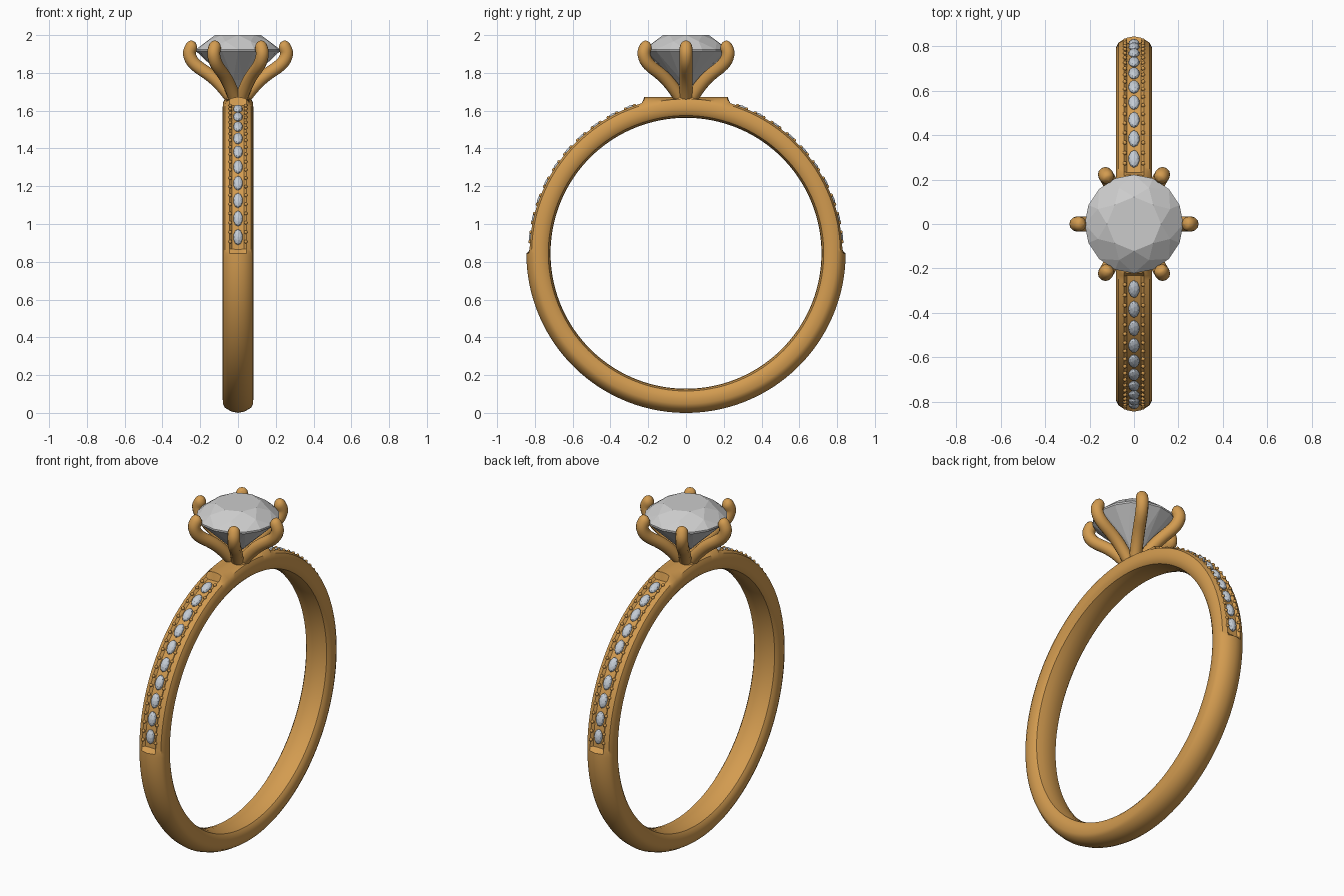
import bpy, bmesh
from math import sin, cos, pi, radians, degrees
from mathutils import Matrix, Vector

if "Cube" in bpy.data.objects:
    bpy.data.objects.remove(bpy.data.objects["Cube"])

CZ = 0.845                       # centre height of the band

def material(name, col):
    m = bpy.data.materials.new(name)
    m.diffuse_color = (*col, 1)
    m.use_nodes = True
    m.node_tree.nodes["Principled BSDF"].inputs["Base Color"].default_value = m.diffuse_color
    return m

gold = material("gold", (0.65, 0.33, 0.08))
pale = material("pale_stone", (0.55, 0.60, 0.66))

def finish(bm, name, mat=None, angle=None):
    bmesh.ops.recalc_face_normals(bm, faces=bm.faces)
    me = bpy.data.meshes.new(name)
    bm.to_mesh(me)
    bm.free()
    ob = bpy.data.objects.new(name, me)
    bpy.context.collection.objects.link(ob)
    if mat:
        me.materials.append(mat)
    if angle:
        bpy.ops.object.select_all(action='DESELECT')
        ob.select_set(True)
        bpy.context.view_layer.objects.active = ob
        bpy.ops.object.shade_smooth_by_angle(angle=radians(angle))
    return ob

# Band: ridged section lofted round a circle, with a sunk channel on each shoulder
SIDE = [(0.07, 0.817), (0.08, 0.797), (0.081, 0.77), (0.078, 0.745), (0.066, 0.729), (0.035, 0.720)]
RIDGE = [(0.0, 0.845), (0.03, 0.839), (0.044, 0.833)]
CHANNEL = [(0.0, 0.814), (0.032, 0.815), (0.044, 0.828)]

def section(a):
    d = degrees(a)
    up = d if d <= 90 else 180 - d          # angle above the horizontal
    if 1 < up < 74:
        mid = CHANNEL
    elif up >= 74:                          # flattened seat under the head
        k = 0.828 / sin(a) / 0.845
        mid = [(x, r * k) for x, r in RIDGE]
    else:
        mid = RIDGE
    half = mid + SIDE
    return half + [(0, 0.717)] + [(-x, r) for x, r in reversed(half[1:])]

bm = bmesh.new()
N = 240
rings = []
for i in range(N):
    a = 2 * pi * i / N
    rings.append([bm.verts.new((x, r * cos(a), CZ + r * sin(a))) for x, r in section(a)])
for i in range(N):
    p, q = rings[i], rings[(i + 1) % N]
    for j in range(len(p)):
        k = (j + 1) % len(p)
        bm.faces.new((p[j], p[k], q[k], q[j]))
finish(bm, "band", gold, 35)

# Shoulder stones and the little beads that hold them
def on_band(x, r, deg, scale):
    a = radians(deg)
    pos = Matrix.Translation((x, r * cos(a), CZ + r * sin(a)))
    return pos @ Matrix.Rotation(a - pi / 2, 4, 'X') @ Matrix.Diagonal((*scale, 1))

stones, beads = bmesh.new(), bmesh.new()
for flip in (False, True):
    side = lambda d: 180 - d if flip else d
    for i in range(10):
        g = 6 + 7 * i
        bmesh.ops.create_icosphere(stones, subdivisions=2, radius=1,
                                   matrix=on_band(0, 0.818, side(g), (0.025, 0.042, 0.019)))
        for off in (-1.75, 1.75):
            for x in (-0.041, 0.041):
                bmesh.ops.create_icosphere(beads, subdivisions=2, radius=0.0095,
                                           matrix=on_band(x, 0.828, side(g + off), (1, 1, 1)))
finish(stones, "shoulder_stones", pale)
finish(beads, "setting_beads", gold, 60)

# Head base joining the prongs to the band
bm = bmesh.new()
bmesh.ops.create_cone(bm, cap_ends=True, segments=32, radius1=0.075, radius2=0.05,
                      depth=0.06, matrix=Matrix.Translation((0, 0, 1.675)))
finish(bm, "head_base", gold, 40)

# Six curved prongs: radial distance, height, thickness
PATH = [(0.03, 1.66, 1), (0.07, 1.715, 1), (0.14, 1.785, 1), (0.235, 1.845, 1), (0.262, 1.90, 1),
        (0.248, 1.935, 1), (0.238, 1.948, 0.9), (0.228, 1.957, 0.6), (0.224, 1.96, 0.02)]
for n in range(6):
    cu = bpy.data.curves.new("prong", 'CURVE')
    cu.dimensions = '3D'
    cu.bevel_depth, cu.bevel_resolution = 0.034, 4
    cu.use_fill_caps = True
    sp = cu.splines.new('NURBS')
    sp.points.add(len(PATH) - 1)
    sp.order_u, sp.resolution_u, sp.use_endpoint_u = 3, 4, True
    a = n * pi / 3
    for p, (r, z, t) in zip(sp.points, PATH):
        p.co = (r * cos(a), r * sin(a), z, 1)
        p.radius = t
    cu.materials.append(gold)
    ob = bpy.data.objects.new(f"prong_{n + 1}", cu)
    bpy.context.collection.objects.link(ob)
    bpy.ops.object.select_all(action='DESELECT')
    ob.select_set(True)
    bpy.context.view_layer.objects.active = ob
    bpy.ops.object.convert(target='MESH')
    bpy.ops.object.shade_smooth_by_angle(angle=radians(50))

# Centre stone: brilliant cut with table, stars, kites, girdle and pavilion
bm = bmesh.new()
def ring(n, r, z, shift=0.0):
    return [bm.verts.new((r * cos(2 * pi * (i + shift) / n), r * sin(2 * pi * (i + shift) / n), z))
            for i in range(n)]
table = ring(8, 0.122, 2.0)
mid = ring(8, 0.176, 1.967, 0.5)
top = ring(16, 0.222, 1.925)
low = ring(16, 0.222, 1.915)
pav = ring(8, 0.065, 1.762, 0.5)
culet = bm.verts.new((0, 0, 1.70))
bm.faces.new(table)
for i in range(8):
    j, e, o, f = (i + 1) % 8, 2 * i, 2 * i + 1, (2 * i + 2) % 16
    bm.faces.new((table[i], mid[i], table[j]))
    bm.faces.new((table[j], mid[i], top[f], mid[j]))
    bm.faces.new((mid[i], top[e], top[o]))
    bm.faces.new((mid[i], top[o], top[f]))
    bm.faces.new((pav[i], low[o], low[e]))
    bm.faces.new((pav[i], low[f], low[o]))
    bm.faces.new((pav[i], pav[j], low[f]))
    bm.faces.new((culet, pav[j], pav[i]))
for i in range(16):
    j = (i + 1) % 16
    bm.faces.new((top[i], low[i], low[j], top[j]))
finish(bm, "centre_stone")
